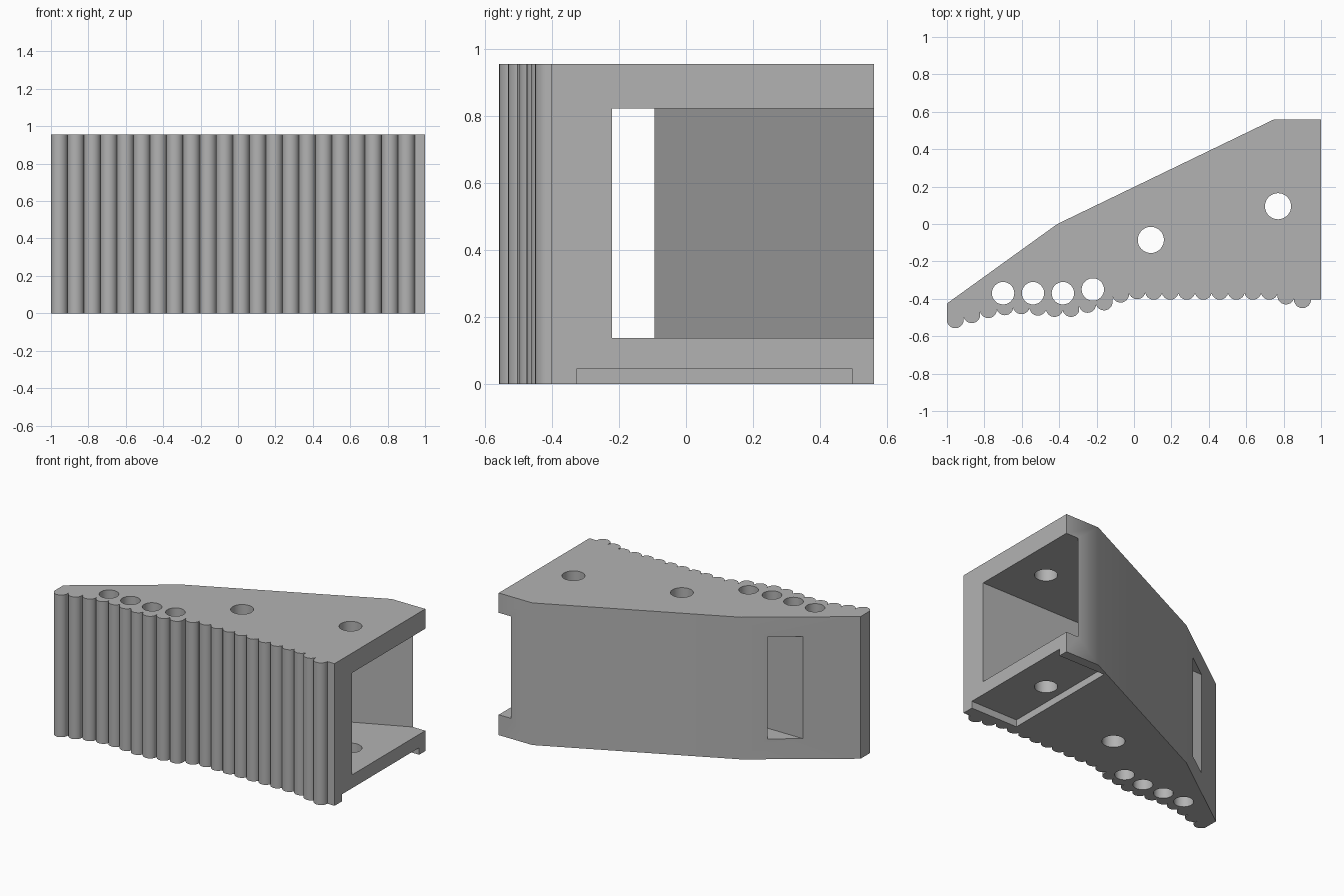
import bpy, bmesh, math

cube = bpy.data.objects.get("Cube")
if cube:
    bpy.data.objects.remove(cube, do_unlink=True)

HEIGHT = 0.955

grey = bpy.data.materials.new("plain_grey")
grey.use_nodes = True
colour = (0.45, 0.45, 0.45, 1)
grey.diffuse_color = colour
grey.node_tree.nodes["Principled BSDF"].inputs["Base Color"].default_value = colour


def prism(name, outline, z0, z1):
    """Extrude a flat outline upward into a solid object."""
    bm = bmesh.new()
    base = bm.faces.new([bm.verts.new((x, y, z0)) for x, y in outline])
    top = bmesh.ops.extrude_face_region(bm, geom=[base])["geom"]
    bmesh.ops.translate(bm, vec=(0, 0, z1 - z0),
                        verts=[v for v in top if isinstance(v, bmesh.types.BMVert)])
    bmesh.ops.recalc_face_normals(bm, faces=bm.faces)
    mesh = bpy.data.meshes.new(name)
    bm.to_mesh(mesh)
    bm.free()
    mesh.materials.append(grey)
    obj = bpy.data.objects.new(name, mesh)
    bpy.context.collection.objects.link(obj)
    return obj


def circle(cx, cy, r, n=32):
    return [(cx + r * math.cos(2 * math.pi * i / n),
             cy + r * math.sin(2 * math.pi * i / n)) for i in range(n)]


def cut(target, cutter):
    """Subtract the cutter, then discard it."""
    cutter.hide_render = True
    mod = target.modifiers.new("cut", "BOOLEAN")
    mod.operation = "DIFFERENCE"
    mod.solver = "EXACT"
    mod.object = cutter
    bpy.context.view_layer.objects.active = target
    bpy.ops.object.modifier_apply(modifier=mod.name)
    bpy.data.objects.remove(cutter, do_unlink=True)


# Scalloped front edge: a row of round ribs, each with its own front depth
rib_fronts = ([-.557, -.53, -.503, -.488, -.482, -.49, -.497, -.497, -.475, -.462, -.42, -.402]
              + [-.405] * 8 + [-.43, -.45])
pitch = 1.945 / len(rib_fronts)
radius = pitch / 2 * 1.03
outline = []
for i, front in enumerate(rib_fronts):
    cx = -1 + pitch * (i + 0.5)
    for k in range(11):
        a = math.radians(194 + 152 * k / 10)
        outline.append((cx + pitch / 2 * math.cos(a) / math.cos(math.radians(14)),
                        front + radius * (1 + math.sin(a))))

# Straight right end and sloping back
outline += [(0.946, -.403), (1, -.403), (1, .56), (.75, .56), (-.41, 0), (-1, -.425)]
body = prism("wedge_block", outline, 0, HEIGHT)

# Tapering hollow, open at the right end and through the narrow back slope
cut(body, prism("hollow_cutter", [(-.82, -.22), (1.1, -.22), (1.1, .646)], .137, .822))

# Shallow recess under the wide end
cut(body, prism("recess_cutter", [(.65, -.325), (1.1, -.325), (1.1, .495), (.65, .495)], -.1, .047))

# Vertical bolt holes
holes = [(.77, .095, .07), (.09, -.085, .07), (-.70, -.37, .06),
         (-.54, -.37, .06), (-.38, -.37, .06), (-.22, -.35, .06)]
for x, y, r in holes:
    cut(body, prism("hole_cutter", circle(x, y, r), -.2, HEIGHT + .2))

# Smooth the ribs and holes while keeping flat faces flat
bpy.ops.object.select_all(action="DESELECT")
body.select_set(True)
bpy.context.view_layer.objects.active = body
bpy.ops.object.shade_smooth_by_angle(angle=math.radians(30))
weighted = body.modifiers.new("weighted_normals", "WEIGHTED_NORMAL")
weighted.keep_sharp = True
